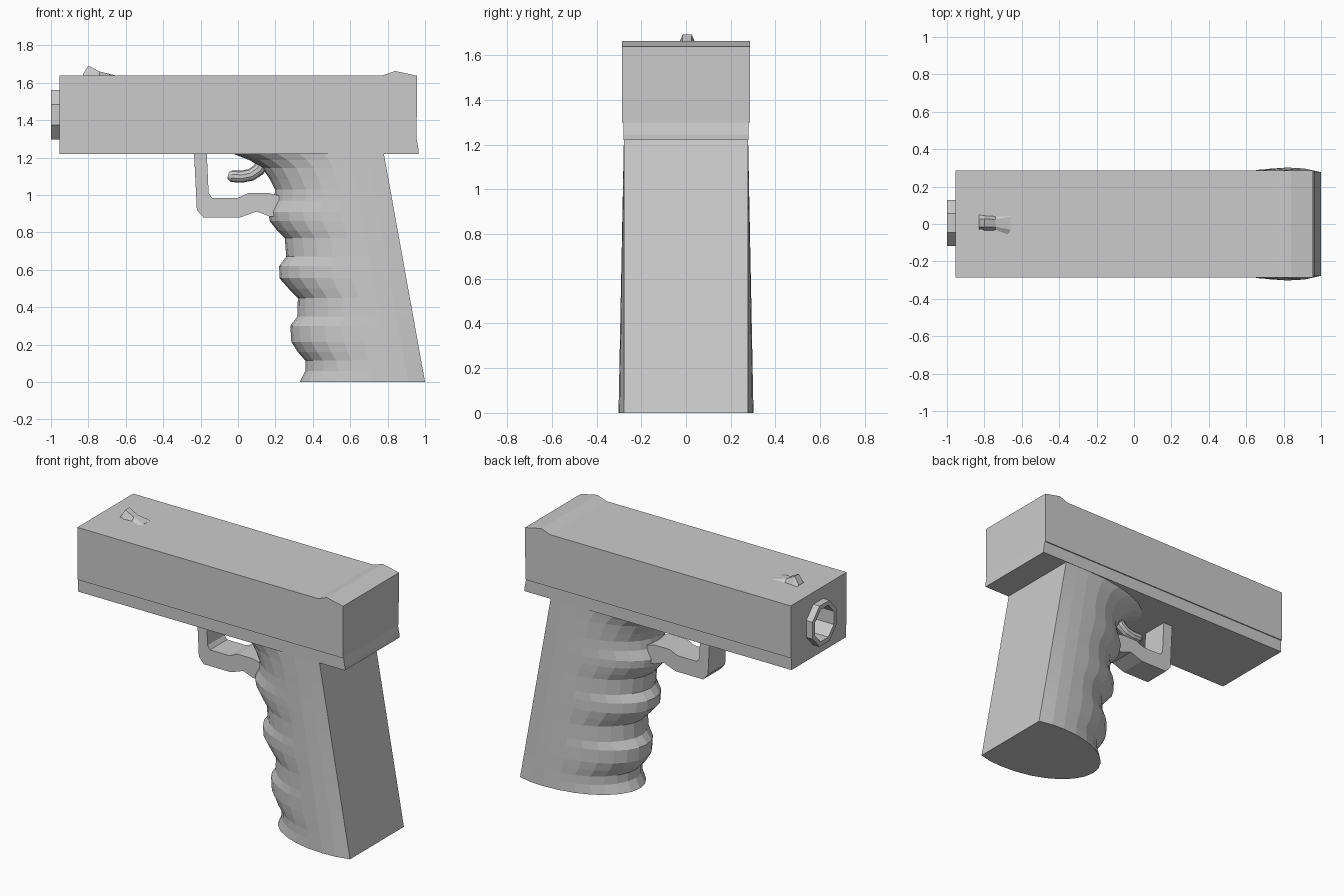
import bpy, bmesh, math

if "Cube" in bpy.data.objects:
    bpy.data.objects.remove(bpy.data.objects["Cube"])


def add_object(name, bm):
    bmesh.ops.recalc_face_normals(bm, faces=bm.faces)
    mesh = bpy.data.meshes.new(name)
    bm.to_mesh(mesh)
    bm.free()
    ob = bpy.data.objects.new(name, mesh)
    bpy.context.collection.objects.link(ob)
    return ob


def extrude_profile(name, points, half, centre=0.0):
    """Extrude an (x, z) outline along y."""
    bm = bmesh.new()
    face = bm.faces.new([bm.verts.new((x, centre - half, z)) for x, z in points])
    out = bmesh.ops.extrude_face_region(bm, geom=[face])
    moved = [v for v in out["geom"] if isinstance(v, bmesh.types.BMVert)]
    bmesh.ops.translate(bm, verts=moved, vec=(0, 2 * half, 0))
    return add_object(name, bm)


def loft(name, rings, closed=False):
    """Bridge rings of equal vertex count; cap the ends unless closed."""
    bm = bmesh.new()
    vs = [[bm.verts.new(p) for p in ring] for ring in rings]
    n = len(vs[0])
    pairs = list(zip(vs, vs[1:])) + ([(vs[-1], vs[0])] if closed else [])
    for a, b in pairs:
        for i in range(n):
            bm.faces.new((a[i], a[(i + 1) % n], b[(i + 1) % n], b[i]))
    if not closed:
        bm.faces.new(vs[0])
        bm.faces.new(vs[-1])
    return add_object(name, bm)


def octagon(x, r):
    return [(x, 0.005 + r * 0.93 * math.cos(a), 1.43 + r * math.sin(a))
            for a in (math.pi / 8 + k * math.pi / 4 for k in range(8))]


# Upper slide with rear sight ridge, and the slightly narrower frame under it
slide = extrude_profile("slide", [
    (-0.955, 1.30), (0.955, 1.30), (0.957, 1.638), (0.925, 1.645),
    (0.84, 1.663), (0.775, 1.64), (-0.955, 1.64)], 0.287)
extrude_profile("lower_frame", [
    (-0.955, 1.22), (0.965, 1.22), (0.965, 1.245), (0.955, 1.30),
    (-0.955, 1.30)], 0.28)

# Bore recess in the slide
bore = loft("bore_cutter", [octagon(-1.1, 0.112), octagon(-0.75, 0.112)])
bore.hide_render = True
bore.hide_viewport = True
cut = slide.modifiers.new("bore", "BOOLEAN")
cut.object = bore
cut.solver = "EXACT"

# Octagonal muzzle ring
loft("muzzle_ring", [octagon(-0.95, 0.143), octagon(-1.0, 0.143),
                     octagon(-1.0, 0.112), octagon(-0.95, 0.112)], closed=True)

# Front sight: small ridge with a tapering tail
loft("front_sight", [
    [(x, 0.005 - w, 1.635), (x, 0.005 + w, 1.635),
     (x, 0.005 + w * 0.5, z), (x, 0.005 - w * 0.5, z)]
    for x, w, z in ((-0.83, 0.045, 1.645), (-0.80, 0.042, 1.692),
                    (-0.74, 0.04, 1.66), (-0.66, 0.07, 1.641))])

# Grip: rounded front with finger grooves, flat sloping back
front = [(0.33, 0), (0.36, 0.06), (0.36, 0.115), (0.32, 0.16), (0.285, 0.215),
         (0.28, 0.30), (0.317, 0.35), (0.32, 0.45), (0.27, 0.50), (0.222, 0.555),
         (0.22, 0.62), (0.258, 0.67), (0.25, 0.77), (0.21, 0.81), (0.17, 0.86),
         (0.16, 0.91), (0.193, 0.97), (0.198, 1.03), (0.17, 1.085),
         (0.13, 1.145), (0.06, 1.187), (-0.03, 1.222)]
rings = []
for xf, z in front:
    t = z / 1.22
    back = 1.0 - 0.22 * t
    w = 0.302 - 0.024 * t
    xc = back - 0.18
    ring = [(back, 0.277, z), (back - 0.09, w - 0.005 * (1 - t), z)]
    for k in range(15):
        a = math.pi / 2 - math.pi * k / 14
        ring.append((xc - (xc - xf) * math.cos(a), w * math.sin(a), z))
    ring += [(back - 0.09, -w + 0.005 * (1 - t), z), (back, -0.277, z)]
    rings.append(ring)
grip = loft("grip", rings)

# Trigger guard
extrude_profile("trigger_guard", [
    (-0.235, 1.225), (-0.22, 0.92), (-0.185, 0.88), (0.01, 0.88), (0.10, 0.912),
    (0.17, 0.885), (0.25, 0.885), (0.25, 0.99), (0.165, 1.01), (0.055, 1.01),
    (0.0, 0.985), (-0.14, 0.985), (-0.157, 1.01), (-0.167, 1.225)], 0.088)

# Trigger: tapered curved rod
path = [(-0.053, 1.105, 0.018), (-0.035, 1.10, 0.031), (0.02, 1.098, 0.032),
        (0.07, 1.108, 0.033), (0.11, 1.135, 0.034), (0.135, 1.17, 0.036),
        (0.15, 1.22, 0.038)]
rings = []
for i, (x, z, r) in enumerate(path):
    p, q = path[max(i - 1, 0)], path[min(i + 1, len(path) - 1)]
    ang = math.atan2(q[1] - p[1], q[0] - p[0])
    rings.append([(x - math.sin(ang) * r * math.cos(a), r * math.sin(a),
                   z + math.cos(ang) * r * math.cos(a))
                  for a in (k * math.pi / 5 for k in range(10))])
loft("trigger", rings)
